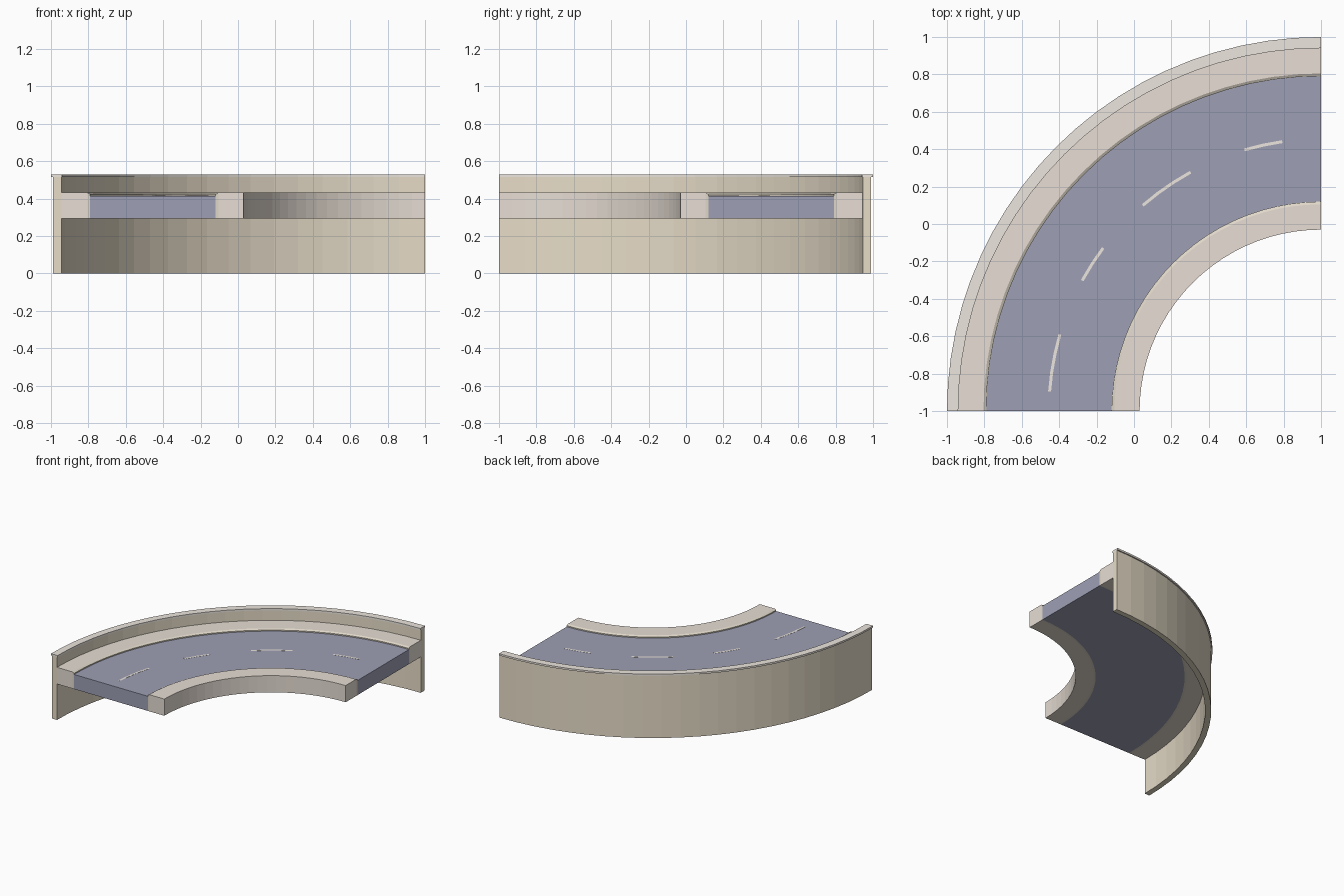
import bpy, bmesh
from math import pi, cos, sin

if "Cube" in bpy.data.objects:
    bpy.data.objects.remove(bpy.data.objects["Cube"])

SEGMENTS = 22                # facets in the quarter turn
STEP = pi / 2 / SEGMENTS
CENTRE = (1.0, -1.0)         # centre of the bend


def material(name, rgb):
    m = bpy.data.materials.new(name)
    m.diffuse_color = (*rgb, 1)
    m.use_nodes = True
    m.node_tree.nodes["Principled BSDF"].inputs["Base Color"].default_value = m.diffuse_color
    return m


def sweep(name, profile, mat, first=0, last=SEGMENTS):
    """Sweep a closed (radius, z) profile around the bend and cap both ends."""
    bm = bmesh.new()
    rings = []
    for i in range(first, last + 1):
        a = i * STEP
        rings.append([bm.verts.new((CENTRE[0] - r * cos(a), CENTRE[1] + r * sin(a), z))
                      for r, z in profile])
    n = len(profile)
    for a, b in zip(rings, rings[1:]):
        for k in range(n):
            bm.faces.new((a[k], a[(k + 1) % n], b[(k + 1) % n], b[k]))
    bm.faces.new(rings[0])
    bm.faces.new(rings[-1])
    bmesh.ops.recalc_face_normals(bm, faces=bm.faces)
    mesh = bpy.data.meshes.new(name)
    bm.to_mesh(mesh)
    bm.free()
    mesh.materials.append(mat)
    obj = bpy.data.objects.new(name, mesh)
    bpy.context.collection.objects.link(obj)
    return obj


def box(r0, r1, z0, z1):
    return [(r0, z0), (r1, z0), (r1, z1), (r0, z1)]


wall_tan = material("wall_tan", (0.80, 0.72, 0.58))
kerb_tan = material("kerb_tan", (0.74, 0.68, 0.58))
paving = material("paving", (0.80, 0.73, 0.66))
pale_stone = material("pale_stone", (0.84, 0.79, 0.73))
asphalt = material("asphalt", (0.34, 0.35, 0.46))

BASE, ROAD, WALK = 0.295, 0.415, 0.432

# Road deck
sweep("road", box(1.12, 1.79, BASE, ROAD), asphalt)

# Pavements either side, each edged with a chamfered kerb
sweep("outer_pavement", box(1.805, 1.945, BASE, WALK), paving)
sweep("inner_pavement", box(0.97, 1.105, BASE, WALK), paving)
for name, edge, back in (("outer_kerb", 1.79, 1.805), ("inner_kerb", 1.12, 1.105)):
    sweep(name, [(edge, BASE), (back, BASE), (back, WALK), (edge, WALK - 0.008)], kerb_tan)

# Retaining wall with overhanging coping
sweep("outer_wall", box(1.945, 1.99, 0, 0.515), wall_tan)
sweep("wall_coping", box(1.94, 2.0, 0.515, 0.53), pale_stone)

# Centre line dashes, alternately long and short
for i, (a, b) in enumerate(((1, 4), (7, 9), (12, 15), (18, 20))):
    sweep(f"lane_dash_{i + 1}", box(1.447, 1.463, ROAD - 0.002, ROAD + 0.001), pale_stone, a, b)
